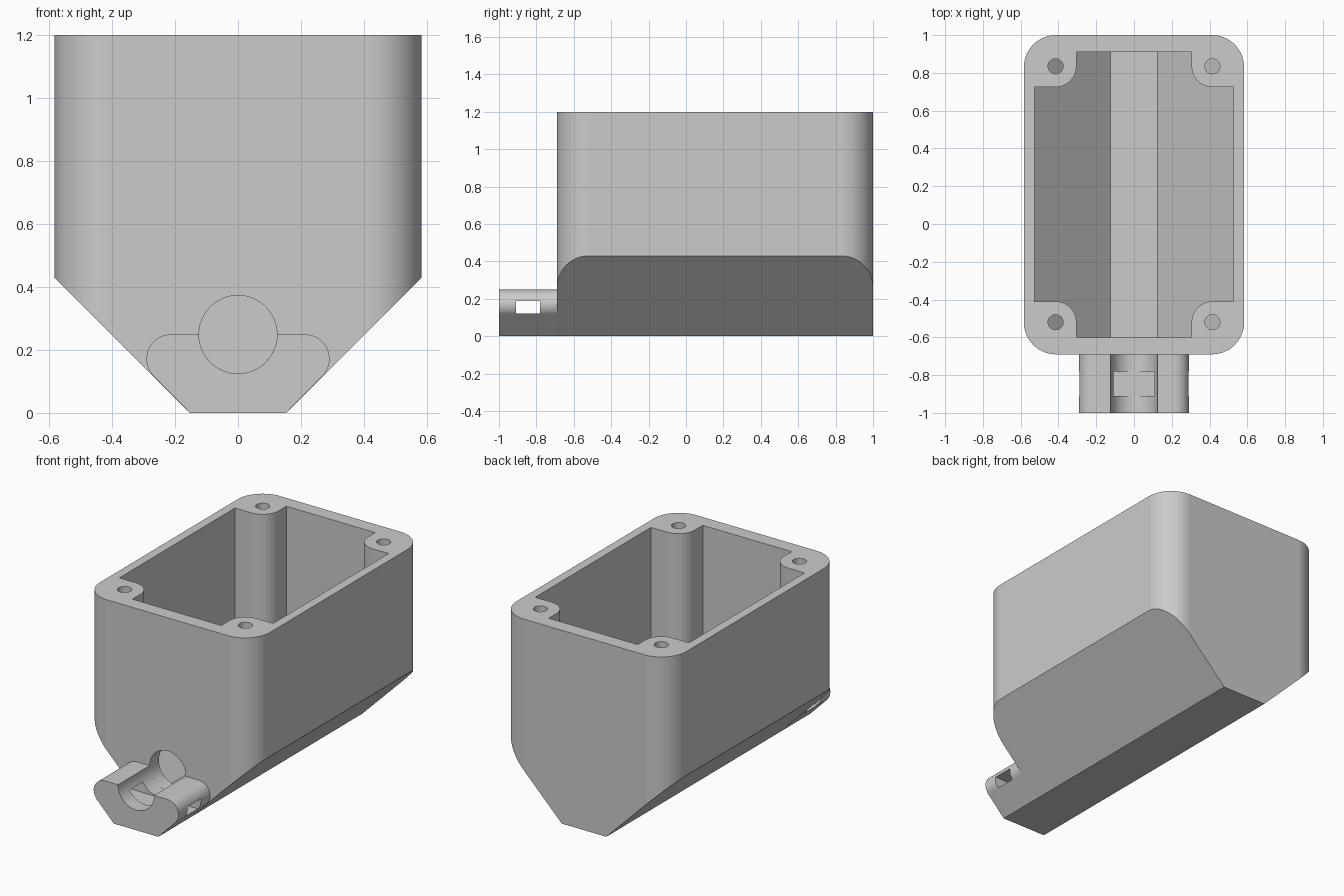
import bpy, bmesh
from math import sin, cos, radians
from mathutils import Vector

cube = bpy.data.objects.get("Cube")
if cube:
    bpy.data.objects.remove(cube, do_unlink=True)

grey = bpy.data.materials.new("light_grey")
grey.use_nodes = True
grey.diffuse_color = (0.6, 0.6, 0.6, 1)
grey.node_tree.nodes["Principled BSDF"].inputs["Base Color"].default_value = (0.6, 0.6, 0.6, 1)


def arc(cx, cy, r, start, end, steps=16):
    angles = [radians(start + (end - start) * i / steps) for i in range(steps + 1)]
    return [(cx + r * cos(a), cy + r * sin(a)) for a in angles]


def prism(name, loops, axis, low, high):
    """Extrude closed 2D loops along z (plan, x-y) or y (section, x-z)."""
    bm = bmesh.new()
    for loop in loops:
        pts = [(a, b, low) if axis == "z" else (a, low, b) for a, b in loop]
        face = bm.faces.new([bm.verts.new(p) for p in pts])
        moved = bmesh.ops.extrude_face_region(bm, geom=[face])["geom"]
        step = Vector((0, 0, high - low)) if axis == "z" else Vector((0, high - low, 0))
        bmesh.ops.translate(bm, vec=step, verts=[v for v in moved if isinstance(v, bmesh.types.BMVert)])
        if not face.is_valid or len(face.edges[0].link_faces) < 2:
            bm.faces.new(list(face.verts))
    bmesh.ops.recalc_face_normals(bm, faces=bm.faces[:])
    mesh = bpy.data.meshes.new(name)
    bm.to_mesh(mesh)
    bm.free()
    obj = bpy.data.objects.new(name, mesh)
    bpy.context.collection.objects.link(obj)
    mesh.materials.append(grey)
    return obj


def select(obj):
    bpy.ops.object.select_all(action="DESELECT")
    obj.select_set(True)
    bpy.context.view_layer.objects.active = obj


def combine(obj, cutter, operation):
    select(obj)
    mod = obj.modifiers.new("cut", "BOOLEAN")
    mod.object, mod.operation, mod.solver = cutter, operation, "EXACT"
    bpy.ops.object.modifier_apply(modifier=mod.name)
    bpy.data.objects.remove(cutter, do_unlink=True)


def finish(obj):
    select(obj)
    bpy.ops.object.shade_smooth_by_angle(angle=radians(30))
    mod = obj.modifiers.new("clean_normals", "WEIGHTED_NORMAL")
    mod.keep_sharp = True


def mirror_x(half):
    return half + [(-x, y) for x, y in reversed(half)]


def keel(half_floor, z_floor, z_top):
    """Section with a flat floor and sides spreading at 45 degrees."""
    return mirror_x([(half_floor, z_floor), (half_floor + z_top - z_floor, z_top)])


FRONT, BACK, SIDE, TOP, R = -0.69, 1.0, 0.583, 1.2, 0.17
POST_X, POST_R, POSTS_Y = 0.415, 0.11, (-0.52, 0.835)
HOLE_R, HOLE_Z = 0.124, 0.249

# Outer housing: rounded plan, trimmed to a keel shaped bottom
outline = mirror_x(arc(SIDE - R, FRONT + R, R, -90, 0) + arc(SIDE - R, BACK - R, R, 0, 90))
housing = prism("housing", [outline], "z", -0.1, TOP)
combine(housing, prism("outer_keel", [keel(0.153, 0, 1.4)], "y", -2, 2), "INTERSECT")

# Cavity around four screw posts, plus the blind screw holes
half = [(0.305, -0.6)]
half += arc(POST_X, POSTS_Y[0], POST_R, 180, 90) + [(0.528, POSTS_Y[0] + POST_R)]
half += [(0.528, POSTS_Y[1] - POST_R)] + arc(POST_X, POSTS_Y[1], POST_R, 270, 180)
half += [(0.305, 0.91)]
holes = [arc(s * POST_X, y, 0.04, 0, 360, 32)[:-1] for s in (-1, 1) for y in POSTS_Y]
cavity = prism("cavity", [mirror_x(half)] + holes, "z", -0.1, 1.3)
combine(cavity, prism("inner_keel", [keel(0.125, 0.055, 1.5)], "y", -2, 2), "INTERSECT")
combine(housing, cavity, "DIFFERENCE")

# Cable hole through the front wall
cable = arc(0, HOLE_Z, HOLE_R, 0, 360, 64)[:-1]
combine(housing, prism("cable_hole", [cable], "y", -0.75, -0.55), "DIFFERENCE")
finish(housing)

# Cable rest: rounded shoulders, half round groove and a strap slot
half = [(0.153, 0)] + arc(0.214, 0.172, 0.077, -45, 90)
half += arc(0, HOLE_Z, HOLE_R, 0, -90, 24)[:-1]
rest = prism("cable_rest", [half + [(0, HOLE_Z - HOLE_R)] + [(-x, z) for x, z in reversed(half)]],
             "y", -1.0, FRONT)
slot = [(-1, 0.121), (1, 0.121), (1, 0.187), (-1, 0.187)]
combine(rest, prism("strap_slot", [slot], "y", -0.91, -0.78), "DIFFERENCE")
finish(rest)
